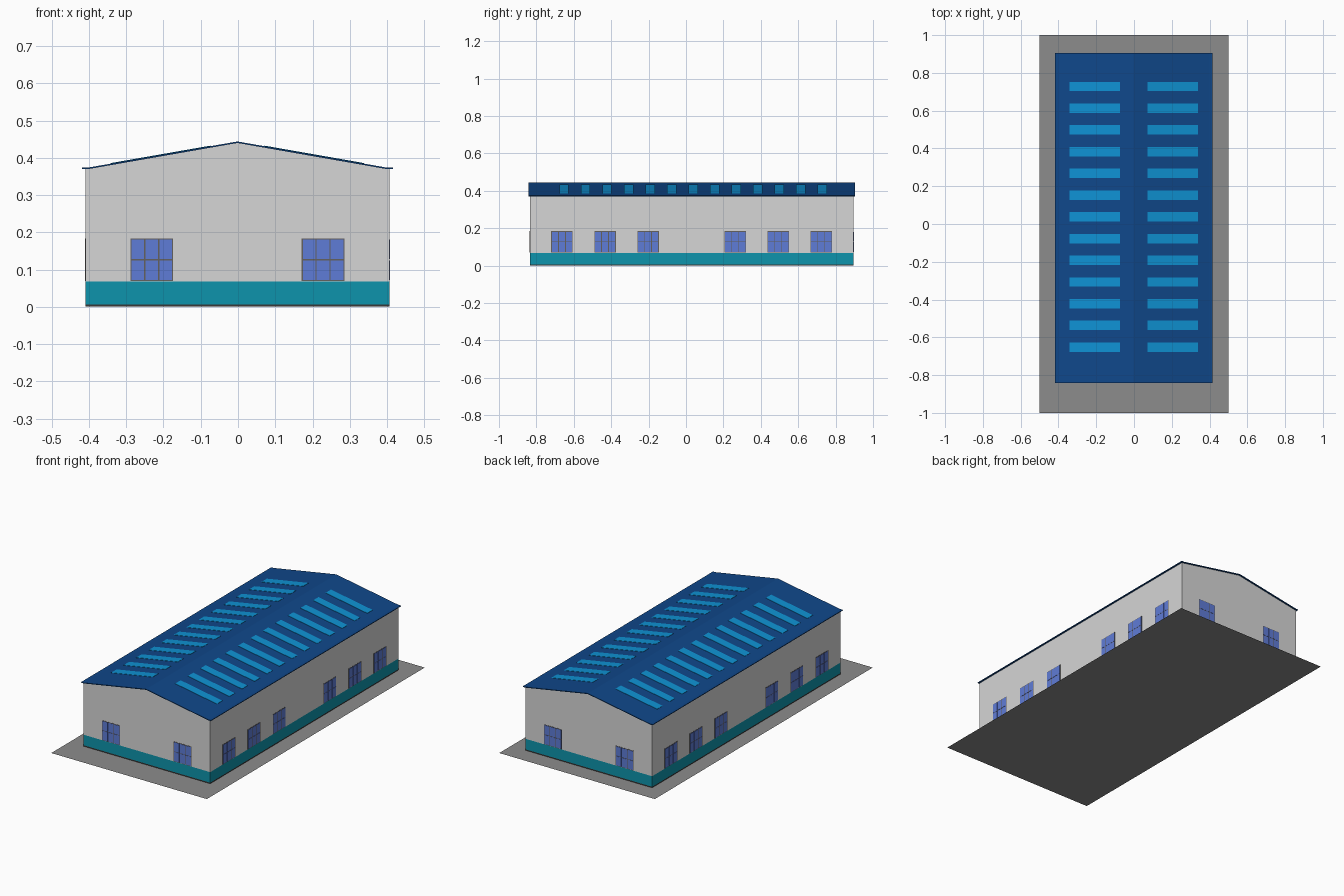
import bpy
from mathutils import Matrix, Vector

if "Cube" in bpy.data.objects:
    bpy.data.objects.remove(bpy.data.objects["Cube"])


def material(name, rgb):
    """Flat colour from 0-255 sRGB values, stored as linear."""
    m = bpy.data.materials.new(name)
    lin = [((c / 255 + 0.055) / 1.055) ** 2.4 if c > 10 else c / 255 / 12.92 for c in rgb]
    m.diffuse_color = (*lin, 1)
    m.use_nodes = True
    m.node_tree.nodes["Principled BSDF"].inputs["Base Color"].default_value = m.diffuse_color
    return m


WALL = material("light grey wall", (214, 214, 214))
TEAL = material("teal band", (13, 148, 172))
DARK = material("dark plinth", (56, 56, 56))
ROOF = material("dark blue roof", (15, 71, 138))
SKY = material("bright blue skylight", (14, 146, 212))
GLASS = material("window blue", (95, 124, 215))
FRAME = material("window frame grey", (100, 97, 95))
GROUND = material("pavement grey", (140, 140, 140))

# Building extents
X0, X1, Y0, Y1 = -0.409, 0.406, -0.835, 0.895
CX, CY = (X0 + X1) / 2, (Y0 + Y1) / 2
EAVE, RIDGE = 0.37, 0.44


def make(name, verts, faces, mats, indices=None):
    me = bpy.data.meshes.new(name)
    me.from_pydata(verts, [], faces)
    for m in mats:
        me.materials.append(m)
    if indices:
        me.polygons.foreach_set("material_index", indices)
    me.update()
    ob = bpy.data.objects.new(name, me)
    bpy.context.collection.objects.link(ob)
    return ob


def prism(name, profile, y0, y1, mat):
    """Extrude an (x, z) profile, counter-clockwise seen from the front, along y."""
    n = len(profile)
    verts = [(x, y0, z) for x, z in profile] + [(x, y1, z) for x, z in profile]
    faces = [list(range(n)), list(range(2 * n - 1, n - 1, -1))]
    faces += [[i, i + n, (i + 1) % n + n, (i + 1) % n] for i in range(n)]
    return make(name, verts, faces, [mat])


def box_profile(x0, x1, z0, z1):
    return [(x0, z0), (x1, z0), (x1, z1), (x0, z1)]


# Flat pavement
make("pavement", [(-0.5, -1, 0), (0.5, -1, 0), (0.5, 1, 0), (-0.5, 1, 0)],
     [(0, 1, 2, 3)], [GROUND])

# Walls: plinth, teal band, gabled upper wall
prism("plinth", box_profile(X0, X1, 0.001, 0.007), Y0, Y1, DARK)
prism("teal_band", box_profile(X0, X1, 0.007, 0.068), Y0, Y1, TEAL)
prism("gabled_walls", [(X0, 0.068), (X1, 0.068), (X1, EAVE), (CX, RIDGE), (X0, EAVE)],
      Y0, Y1, WALL)

# Roof sheet with small flat eaves flanges
T = 0.004
half = [(0.417, EAVE), (0.400, EAVE)]
under = [(CX - x, z) for x, z in half] + [(CX, RIDGE)] + [(CX + x, z) for x, z in half[::-1]]
prism("roof", under + [(x, z + T) for x, z in reversed(under)], -0.842, 0.904, ROOF)

# Skylights: thin plates lying on both roof slopes
slope = (RIDGE - EAVE) / 0.400
for side, label in ((-1, "left"), (1, "right")):
    xa, xb = sorted((CX + side * 0.072, CX + side * 0.340))
    za, zb = (RIDGE + T - slope * abs(x - CX) for x in (xa, xb))
    lift = 0.0015
    for i in range(13):
        y = -0.652 + i * 0.115
        prism(f"skylight_{label}_{i + 1}",
              [(xa, za), (xb, zb), (xb, zb + lift), (xa, za + lift)],
              y - 0.025, y + 0.025, SKY)


# Windows: frame plate carrying 3 x 2 raised panes
W, Z0, Z1, BAR = 0.115, 0.069, 0.184, 0.003


def window(name, origin, right, out):
    verts, faces, idx = [], [], []
    rot = Matrix((right, (0, 0, 1), out)).transposed()

    def plate(u0, u1, v0, v1, d0, d1, mat):
        b = len(verts)
        for d in (d0, d1):
            for u, v in ((u0, v0), (u1, v0), (u1, v1), (u0, v1)):
                verts.append(Vector(origin) + rot @ Vector((u, v, d)))
        quads = [(4, 5, 6, 7)] + [(i, (i + 1) % 4, (i + 1) % 4 + 4, i + 4) for i in range(4)]
        faces.extend([tuple(b + k for k in q) for q in quads])
        idx.extend([mat] * 5)

    plate(-W / 2, W / 2, Z0, Z1, 0, 0.001, 0)
    pw, ph = (W - BAR) / 3, (Z1 - Z0 - BAR) / 2
    for c in range(3):
        for r in range(2):
            u, v = -W / 2 + BAR + c * pw, Z0 + BAR + r * ph
            plate(u, u + pw - BAR, v, v + ph - BAR, 0.001, 0.002, 1)
    make(name, verts, faces, [FRAME, GLASS], idx)


# Two windows on each gable end
for k, off in enumerate((-0.230, 0.230), 1):
    window(f"front_window_{k}", (CX + off, Y0, 0), (1, 0, 0), (0, -1, 0))
    window(f"back_window_{k}", (CX + off, Y1, 0), (-1, 0, 0), (0, 1, 0))

# Two groups of three windows on each long side
for k, off in enumerate((-0.693, -0.463, -0.233, 0.233, 0.463, 0.693), 1):
    window(f"right_window_{k}", (X1, CY + off, 0), (0, 1, 0), (1, 0, 0))
    window(f"left_window_{k}", (X0, CY + off, 0), (0, -1, 0), (-1, 0, 0))
